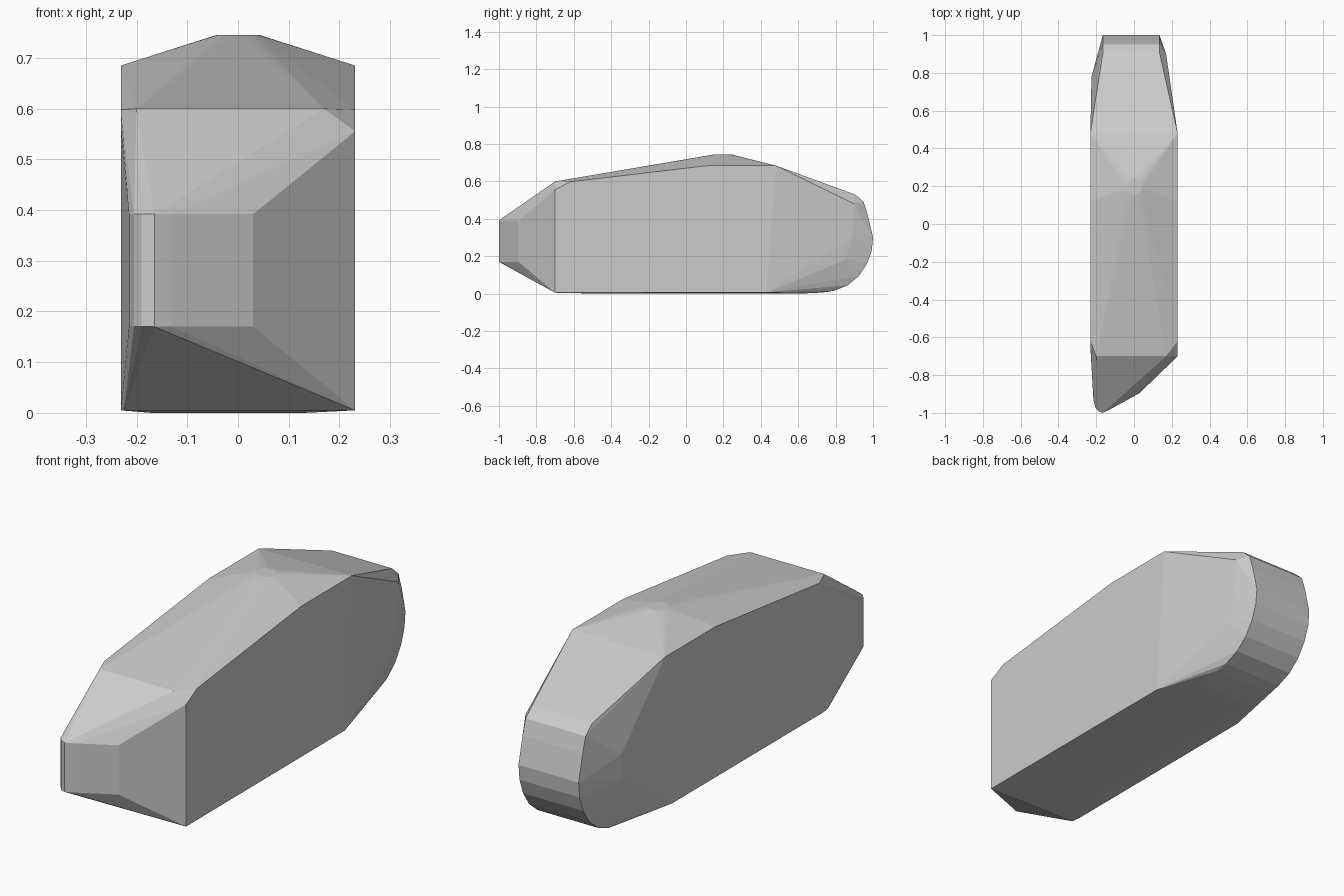
import bpy
import bmesh
import math

if "Cube" in bpy.data.objects:
    bpy.data.objects.remove(bpy.data.objects["Cube"])

W = 0.231  # half width of the body
points = []


def add(xs, profile):
    """Place a (y, z) profile at each x."""
    points.extend((x, y, z) for x in xs for y, z in profile)


# flat flanks, the same on both sides
add((-W, W), [(-0.62, 0.598), (0.12, 0.685), (0.48, 0.685), (0.43, 0.006)])
add((W,), [(-0.70, 0.005), (-0.70, 0.555)])
add((-W,), [(-0.65, 0.005), (-0.65, 0.56)])

# front shoulder edge and underside
add((-0.20, 0.17), [(-0.70, 0.60)])
add((-0.225,), [(-0.69, 0.005)])
add((-0.17, 0.13), [(-0.45, 0.0), (0.60, 0.0)])

# blunt nose, offset to the left
for x, y in [(-0.215, -0.93), (-0.205, -0.97), (-0.19, -0.99), (-0.165, -1.0),
             (-0.13, -0.983), (0.03, -0.895)]:
    add((x,), [(y, 0.17), (y, 0.392)])

# small round crown on the roof
for i in range(16):
    a = math.tau * i / 16
    points.append((0.043 * math.cos(a), 0.198 + 0.043 * math.sin(a), 0.745))

# rounded tail
tail = [(0.905, 0.53), (0.95, 0.49), (0.972, 0.42), (1.0, 0.30), (0.993, 0.23),
        (0.968, 0.16), (0.925, 0.095), (0.865, 0.045), (0.79, 0.015), (0.73, 0.006)]
add((-0.165, 0.135), tail)

# bevel points where the tail meets the flanks
add((0.17,), [(0.90, 0.48), (0.89, 0.30), (0.85, 0.18)])
add((-0.225,), [(0.78, 0.36), (0.78, 0.25)])

# wrap everything in one convex shell
bm = bmesh.new()
for p in points:
    bm.verts.new(p)
hull = bmesh.ops.convex_hull(bm, input=bm.verts[:])
loose = [v for v in bm.verts if not v.link_faces]
bmesh.ops.delete(bm, geom=loose, context='VERTS')
bmesh.ops.dissolve_limit(bm, angle_limit=math.radians(0.5),
                         verts=bm.verts[:], edges=bm.edges[:])
bmesh.ops.recalc_face_normals(bm, faces=bm.faces[:])

mesh = bpy.data.meshes.new("faceted_body")
bm.to_mesh(mesh)
bm.free()
body = bpy.data.objects.new("faceted_body", mesh)
bpy.context.collection.objects.link(body)
